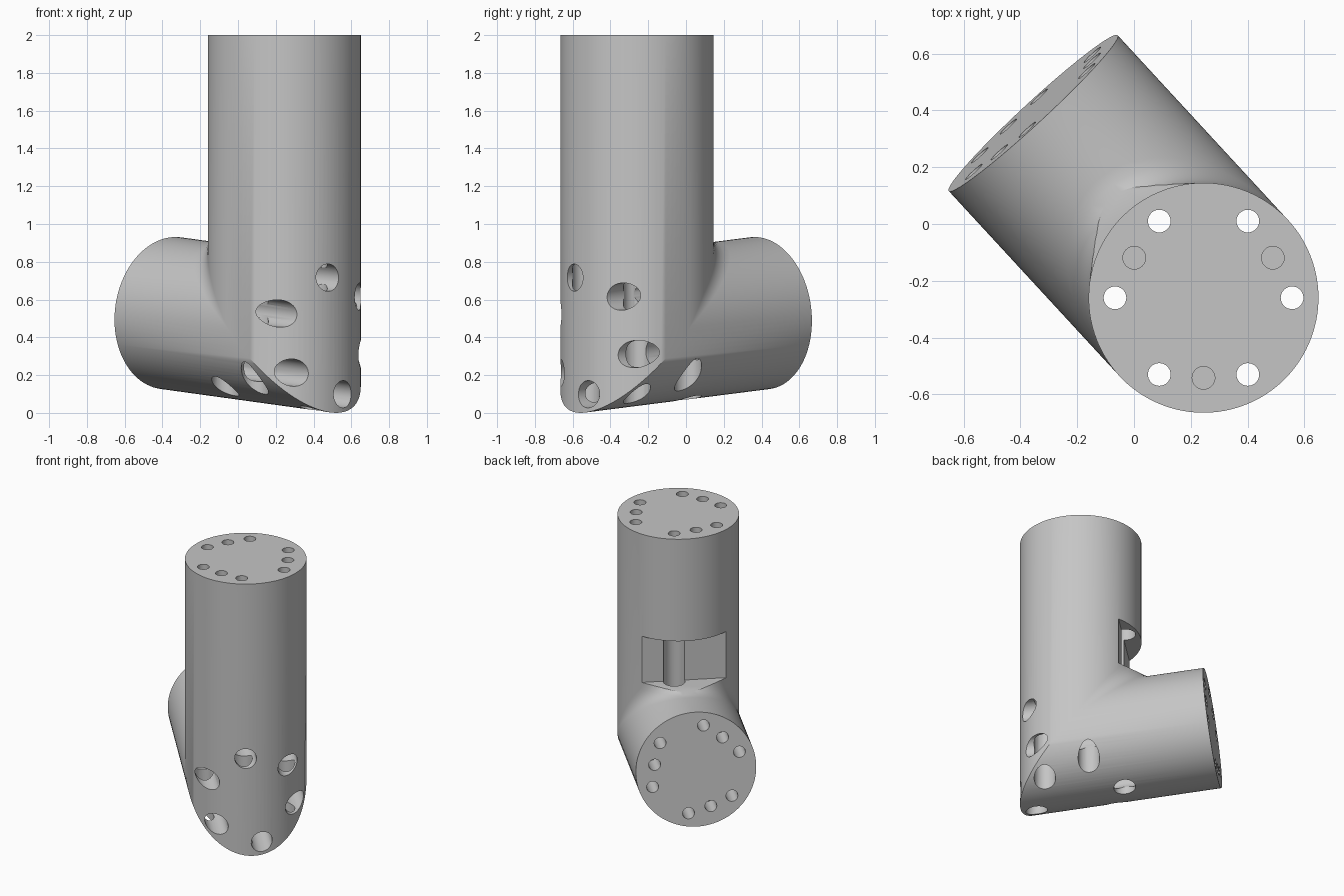
import bpy, bmesh
from math import sin, cos, tan, pi, radians
from mathutils import Vector

cube = bpy.data.objects.get("Cube")
if cube:
    bpy.data.objects.remove(cube, do_unlink=True)

# Shared dimensions and directions
RADIUS, TOP, REACH, TILT = 0.405, 2.0, 0.889, 0.0935
UP = Vector((0, 0, 1))
OUT = Vector((-0.678, 0.735, 0)).normalized()      # heading of the side arm
SIDE = Vector((OUT.y, -OUT.x, 0))
ARM = OUT * cos(TILT) + UP * sin(TILT)
ARM_UP = UP * cos(TILT) - OUT * sin(TILT)
CORNER = Vector((0.245, -0.26, 0.445))             # where the two axes meet

grey = bpy.data.materials.new("plain grey")
grey.use_nodes = True
grey.diffuse_color = (0.56, 0.56, 0.56, 1)
grey.node_tree.nodes["Principled BSDF"].inputs["Base Color"].default_value = (0.56, 0.56, 0.56, 1)


def grid_solid(name, rings):
    """Closed solid skinned over a list of equal point rings."""
    bm = bmesh.new()
    rows = [[bm.verts.new(p) for p in ring] for ring in rings]
    n = len(rows[0])
    for a, b in zip(rows, rows[1:]):
        for i in range(n):
            j = (i + 1) % n
            bm.faces.new((a[i], a[j], b[j], b[i]))
    bm.faces.new(rows[0])
    bm.faces.new(rows[-1])
    bmesh.ops.remove_doubles(bm, verts=bm.verts, dist=1e-5)
    bmesh.ops.recalc_face_normals(bm, faces=bm.faces)
    mesh = bpy.data.meshes.new(name)
    bm.to_mesh(mesh)
    bm.free()
    mesh.materials.append(grey)
    obj = bpy.data.objects.new(name, mesh)
    bpy.context.collection.objects.link(obj)
    return obj


def drill(start, axis, steps):
    """Stepped round cutter; steps are (distance along axis, radius)."""
    u = axis.orthogonal().normalized()
    v = axis.cross(u)
    rings = [[start + axis * d + (u * cos(a) + v * sin(a)) * r
              for a in (2 * pi * i / 32 for i in range(32))] for d, r in steps]
    return grid_solid("hole_cutter", rings)


# Elbow pipe: sharp mitre outside, small fillet in the throat
SEGMENTS, FILLET_STEPS = 96, 6
rings = [[] for _ in range(FILLET_STEPS + 3)]
for i in range(SEGMENTS):
    a = 2 * pi * (i + 0.5) / SEGMENTS
    c, p = RADIUS * cos(a), RADIUS * sin(a)
    joint = CORNER + OUT * c + SIDE * p + UP * (c / cos(TILT) + c * tan(TILT))
    rings[0].append(Vector((joint.x, joint.y, TOP)))
    t = 0.154 * max(0, cos(a))
    for k in range(FILLET_STEPS + 1):
        w = k / FILLET_STEPS
        rings[k + 1].append(joint + UP * t * (1 - w) ** 2 + ARM * t * w ** 2)
    rings[-1].append(CORNER + ARM * REACH + ARM_UP * c + SIDE * p)
body = grid_solid("elbow_pipe", rings)

cutters = []

# Slot in the upright above the throat
slot = []
for z in (0.91, 1.25):
    base = Vector((CORNER.x, CORNER.y, z))
    slot.append([base + OUT * s + SIDE * q
                 for s, q in ((0.29, -0.5), (0.29, 0.5), (0.6, 0.5), (0.6, -0.5))])
cutters.append(grid_solid("slot_cutter", slot))

# Bolt holes: six through holes with counterbores and three blind ones per end
EAST, NORTH = Vector((1, 0, 0)), Vector((0, 1, 0))
ends = ((Vector((CORNER.x, CORNER.y, TOP)), UP, EAST, NORTH, 0, 30, 0.4, 2.2),
        (CORNER + ARM * REACH, ARM, SIDE, ARM_UP, 40, 10, 0.25, 1.6))
for centre, axis, u, v, first, first_blind, neck, length in ends:
    for k in range(6):
        a = radians(first + 60 * k)
        start = centre + (u * cos(a) + v * sin(a)) * 0.312
        cutters.append(drill(start, -axis, ((-0.03, 0.04), (neck, 0.04),
                                            (neck, 0.072), (length, 0.072))))
    for k in range(3):
        a = radians(first_blind + 120 * k)
        start = centre + (u * cos(a) + v * sin(a)) * 0.282
        cutters.append(drill(start, -axis, ((-0.03, 0.04), (0.2, 0.04))))

# Cut everything out of the pipe
bpy.ops.object.select_all(action="DESELECT")
bpy.context.view_layer.objects.active = body
body.select_set(True)
for cutter in cutters:
    cutter.hide_render = True
    mod = body.modifiers.new("cut", "BOOLEAN")
    mod.operation = "DIFFERENCE"
    mod.solver = "EXACT"
    mod.object = cutter
    bpy.ops.object.modifier_apply(modifier=mod.name)
    bpy.data.objects.remove(cutter, do_unlink=True)

bpy.ops.object.shade_smooth_by_angle(angle=radians(30))
